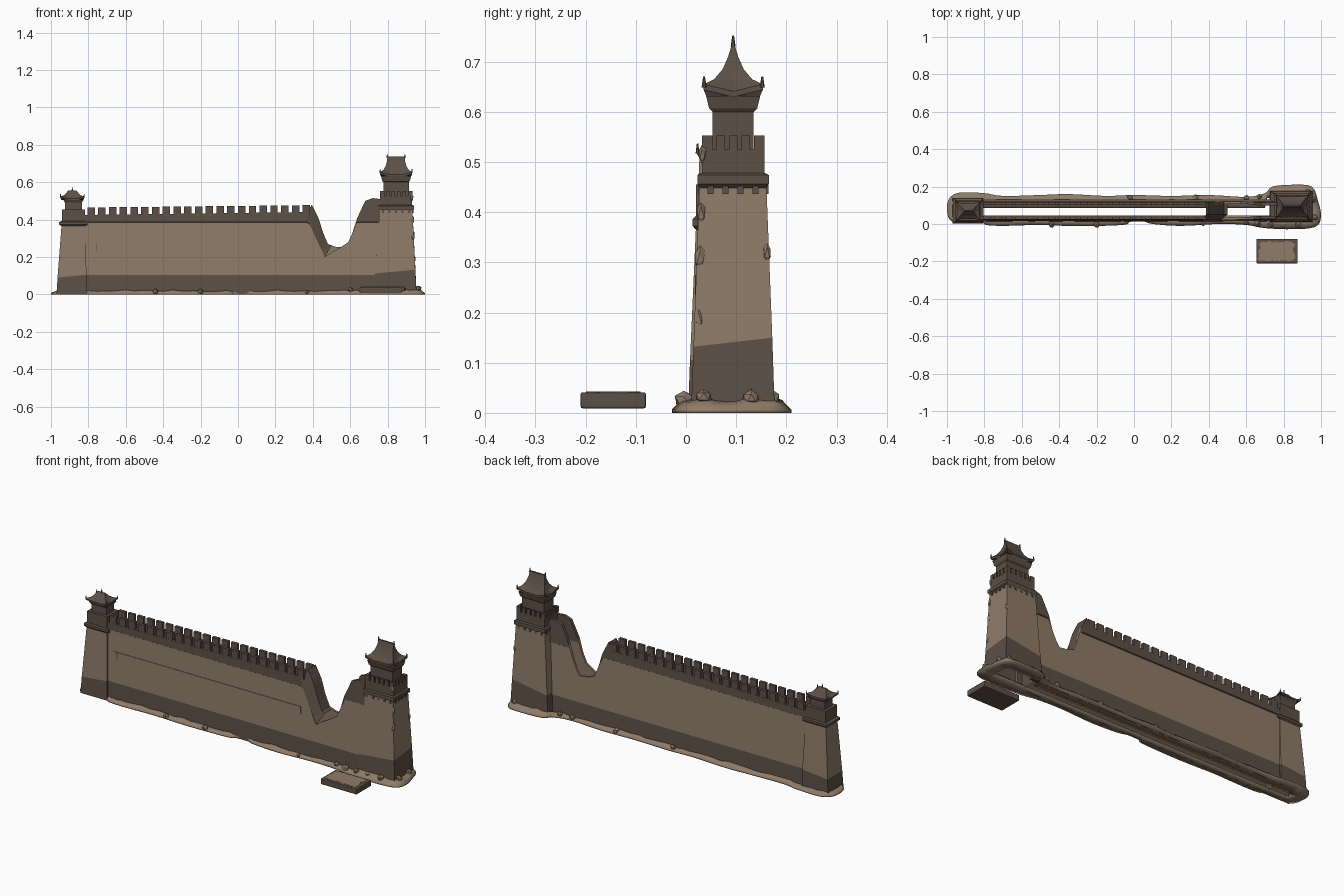
import bpy, bmesh, math, random
from mathutils import Vector as V

if "Cube" in bpy.data.objects:
    bpy.data.objects.remove(bpy.data.objects["Cube"])
random.seed(4)

def mat(name, c):
    m = bpy.data.materials.new(name)
    m.diffuse_color = (*c, 1)
    m.use_nodes = True
    m.node_tree.nodes["Principled BSDF"].inputs["Base Color"].default_value = m.diffuse_color
    return m
CLAY = mat("light_clay", (0.275, 0.2, 0.14))
DARK = mat("dark_brown", (0.108, 0.08, 0.06))

def finish(name, bm, rule=None, base=DARK):
    """Rule gives True for faces in light clay."""
    bmesh.ops.remove_doubles(bm, verts=bm.verts, dist=1e-5)
    bmesh.ops.recalc_face_normals(bm, faces=bm.faces)
    me = bpy.data.meshes.new(name)
    me.materials.append(base)
    me.materials.append(CLAY)
    if rule:
        for f in bm.faces:
            f.material_index = int(rule(f.calc_center_median()))
    bm.to_mesh(me)
    bm.free()
    ob = bpy.data.objects.new(name, me)
    bpy.context.collection.objects.link(ob)
    return ob

def loft(name, rings, rule=None, base=DARK, bottom=True, top=True, loop=False):
    bm = bmesh.new()
    vs = [[bm.verts.new(p) for p in r] for r in rings]
    n = len(rings[0])
    pairs = list(zip(vs, vs[1:] + vs[:1])) if loop else list(zip(vs, vs[1:]))
    for a, b in pairs:
        for i in range(n):
            j = (i + 1) % n
            bm.faces.new((a[i], a[j], b[j], b[i]))
    if bottom and not loop: bm.faces.new(vs[0])
    if top and not loop: bm.faces.new(vs[-1])
    return finish(name, bm, rule, base)

def rect(x0, x1, y0, y1, z):
    zs = z if isinstance(z, tuple) else (z,) * 4
    return [V((x0, y0, zs[0])), V((x1, y0, zs[1])), V((x1, y1, zs[2])), V((x0, y1, zs[3]))]

def crect(c, hx, hy, z):
    return rect(c[0] - hx, c[0] + hx, c[1] - hy, c[1] + hy, z)

def boxes(name, items, base=DARK):
    """Items are (centre, size) pairs joined into one object."""
    bm = bmesh.new()
    for c, s in items:
        r = bmesh.ops.create_cube(bm, size=1)
        for v in r["verts"]:
            v.co = V([c[k] + v.co[k] * s[k] for k in range(3)])
    return finish(name, bm, None, base)

def interp(prof, x):
    for (xa, za), (xb, zb) in zip(prof, prof[1:]):
        if x <= xb:
            return za + (zb - za) * max(0, x - xa) / (xb - xa)
    return prof[-1][1]

# Curtain wall: two thin leaning panels with a collapsed breach
RIGHT = [(0.59, 0.28), (0.612, 0.33), (0.636, 0.405), (0.68, 0.5), (0.72, 0.515), (0.76, 0.51)]
FRONT = [(-0.83, 0.425), (0.36, 0.44), (0.385, 0.37), (0.44, 0.25), (0.465, 0.2),
         (0.5, 0.225), (0.545, 0.25)] + RIGHT
BACK = [(-0.83, 0.425), (0.37, 0.44), (0.395, 0.48), (0.43, 0.41), (0.455, 0.33),
        (0.48, 0.27), (0.52, 0.255), (0.57, 0.25)] + RIGHT

def wall_y(side, z):
    t = z / 0.46
    return 0.014 + 0.016 * t if side < 0 else 0.132 - 0.02 * t

def panel(name, prof, side):
    xs = sorted({round(-0.83 + 0.03 * i, 3) for i in range(54)} | {p[0] for p in prof})
    rings = []
    for x in xs:
        top = interp(prof, x)
        out, inn = [], []
        for lv in (0, 0.105, 0.385, 0.388, 1):
            z = min(lv, top)
            y = wall_y(side, z)
            out.append(V((x, y + (side * 0.005 if z > 0.386 else 0), z)))
            inn.append(V((x, y - side * 0.012, z)))
        rings.append(out + inn[::-1])
    loft(name, rings, lambda c: 0.1 < c.z < 0.384)
panel("front_wall", FRONT, -1)
panel("back_wall", BACK, 1)

# Rubble face closing the broken end between both panels
bm = bmesh.new()
N = 12
fr = [(0.36 + 0.105 * i / N) for i in range(N + 1)]
bk = [(0.385 + 0.115 * i / N) for i in range(N + 1)]
rows = []
for a, b in zip(fr, bk):
    p = V((a, wall_y(-1, 0.3), interp(FRONT, a)))
    q = V((b, wall_y(1, 0.3) - 0.005, interp(BACK, b)))
    mid = V((b, 0.05, interp(BACK, b)))
    rows.append([bm.verts.new(v) for v in (p, mid, mid.lerp(q, 0.5), q)])
for r, s in zip(rows, rows[1:]):
    for k in range(3):
        bm.faces.new((r[k], r[k + 1], s[k + 1], s[k]))
finish("breach_rubble", bm)

# Wall merlons on both edges
items = []
for i in range(21):
    x = -0.785 + i * 0.0575
    for side in (-1, 1):
        z = 0.44 + 0.012 * i / 20
        items.append(((x, wall_y(side, 0.44) - side * 0.0035, z), (0.04, 0.016, 0.05)))
boxes("wall_merlons", items)

# Long shallow beam on the front face, with a dark end
def beam(name, x0, x1, base):
    r = []
    for x in (x0, x1):
        ya, yb = wall_y(-1, 0.235), wall_y(-1, 0.275)
        r.append([V((x, ya - 0.003, 0.235)), V((x, yb - 0.003, 0.275)),
                  V((x, yb + 0.004, 0.275)), V((x, ya + 0.004, 0.235))])
    loft(name, r, None, base)
beam("wall_beam", -0.755, 0.37, CLAY)
beam("wall_beam_end", -0.78, -0.755, CLAY)
boxes("beam_joint", [((-0.755, 0.0215, 0.255), (0.004, 0.008, 0.04))])

# Towers: open-bottomed tapered bodies
loft("left_tower", [rect(-0.97, -0.808, 0.004, 0.14, 0), rect(-0.965, -0.81, 0.008, 0.137, (0.09, 0.105, 0.105, 0.09)),
     rect(-0.943, -0.818, 0.02, 0.12, 0.375)], lambda c: 0.1 < c.z < 0.37, bottom=False)
loft("right_tower", [rect(0.725, 0.955, 0.01, 0.177, 0),
     rect(0.733, 0.948, 0.015, 0.172, (0.112, 0.132, 0.15, 0.115)),
     rect(0.755, 0.932, 0.027, 0.16, 0.46)], lambda c: 0.15 < c.z < 0.455, bottom=False)

def ring_merlons(name, c, hx, hy, z, h, nx, ny):
    it, t = [], 0.012
    for s in (-1, 1):
        for i in range(nx):
            w = 2 * hx / nx
            it.append(((c[0] - hx + w * (i + .5), c[1] + s * (hy - t / 2), z + h / 2), (w * .68, t, h)))
        for i in range(ny):
            w = 2 * hy / ny
            it.append(((c[0] + s * (hx - t / 2), c[1] - hy + w * (i + .5), z + h / 2), (t, w * .68, h)))
    for sx in (-1, 1):
        for sy in (-1, 1):
            it.append(((c[0] + sx * (hx - t / 2), c[1] + sy * (hy - t / 2), z + h / 2), (t, t, h)))
    boxes(name, it)

def roof(name, c, rings, lift, flare):
    """Concave hipped roof: lower rings have raised, drawn-out corners."""
    out = []
    for k, (hx, hy, z) in enumerate(rings):
        f = (1, 1, 0.35, 0, 0, 0)[k]
        r = []
        for sx, sy in ((-1, -1), (-.5, -1), (0, -1), (.5, -1), (1, -1), (1, 0), (1, 1),
                       (.5, 1), (0, 1), (-.5, 1), (-1, 1), (-1, 0)):
            q = f if abs(sx * sy) == 1 else 0
            r.append(V((c[0] + sx * (hx + flare * q), c[1] + sy * (hy + flare * q), z + lift * q)))
        out.append(r)
    loft(name, out)

def horns(name, pts, r, h):
    bm = bmesh.new()
    for p in pts:
        res = bmesh.ops.create_cone(bm, cap_ends=True, segments=6, radius1=r, radius2=r * .35, depth=h)
        bmesh.ops.translate(bm, verts=res["verts"], vec=p)
    finish(name, bm)

# Right tower head
C = (0.845, 0.094)
loft("right_cornice", [crect(C, .088, .066, .448), crect(C, .096, .071, .456), crect(C, .096, .071, .474), crect(C, .088, .064, .478)])
boxes("right_corbels", [((C[0] + dx, C[1] + s * .065, .447), (.012, .01, .022)) for s in (-1, 1) for dx in (-.07, -.035, 0, .035, .07)]
      + [((C[0] + s * .087, C[1] + dy, .447), (.01, .012, .022)) for s in (-1, 1) for dy in (-.045, -.015, .015, .045)])
loft("right_parapet", [crect(C, .086, .062, .475), crect(C, .086, .062, .525)])
ring_merlons("right_merlons", C, .087, .062, .522, .031, 6, 5)
loft("right_turret", [crect(C, .068, .041, .52), crect(C, .068, .041, .6), crect(C, .074, .048, .607), crect(C, .08, .054, .632)])
roof("right_roof", C, [(.08, .053, .63), (.08, .053, .641), (.066, .036, .66), (.056, .021, .685), (.049, .01, .71), (.046, .003, .733)], .014, .006)
boxes("right_ridge", [((C[0], C[1], .732), (.098, .007, .012))])
horns("right_roof_horns", [V((C[0] + sx * .085, C[1] + sy * .058, .66)) for sx in (-1, 1) for sy in (-1, 1)]
      + [V((C[0] + s * .047, C[1], .741)) for s in (-1, 1)], .005, .022)

# Left tower head
L = (-0.88, 0.07)
loft("left_cornice", [crect(L, .064, .051, .366), crect(L, .076, .057, .373), crect(L, .076, .057, .386), crect(L, .064, .051, .392)])
loft("left_parapet", [crect(L, .062, .05, .385), crect(L, .062, .05, .455)])
loft("left_turret", [crect(L, .046, .033, .45), crect(L, .046, .033, .492), crect(L, .056, .042, .508)])
roof("left_roof", (L[0] - .006, L[1]), [(.058, .042, .506), (.058, .042, .514), (.044, .028, .526), (.033, .017, .54), (.027, .008, .55), (.022, .003, .556)], .01, .006)
horns("left_roof_horns", [V((L[0] - .006 + sx * .063, L[1] + sy * .047, .527)) for sx in (-1, 1) for sy in (-1, 1)]
      + [V((L[0] - .006, L[1], .565))], .004, .02)

# Earth skirt: wobbly ring around the whole foot
OUT = [(-1, .08), (-.985, .14), (-.93, .168), (-.8, .165), (-.7, .15), (-.5, .155), (-.35, .16), (-.15, .15),
       (0, .155), (.2, .15), (.4, .155), (.6, .145), (.7, .165), (.74, .2), (.85, .21), (.95, .2), (.985, .12),
       (1, .04), (.97, -.015), (.85, -.028), (.7, -.022), (.6, -.005), (.45, 0), (.25, -.01), (.1, 0), (.05, .014),
       (-.02, .012), (-.06, -.005), (-.3, -.012), (-.5, -.005), (-.7, -.01), (-.79, -.005), (-.82, .008), (-.97, .012)]
rings = []
for i in range(len(OUT)):
    a, b, c, d = (V(OUT[(i + k) % len(OUT)]) for k in (-1, 0, 1, 2))
    for s in range(4):
        t = s / 4
        p = 0.5 * (2 * b + (c - a) * t + (2 * a - 5 * b + 4 * c - d) * t * t + (3 * b - a - 3 * c + d) * t ** 3)
        x, y = max(-1, min(1, p.x)), min(.21, p.y)
        tower = x > .71
        ix = max(-.962, min(.945, x))
        wy = max(.018, min(.168 if tower else .128, y))
        ny = max(.045, min(.14 if tower else .085, y))
        nx = max(-.93, min(.92, x))
        h = random.uniform(.016, .026) + (.008 if tower else 0)
        rings.append([V((x, y, 0)), V((x, y, .007)), V((x + (ix - x) * .4, y + (wy - y) * .4, h * .75)),
                      V((ix, wy, h)), V((nx, ny, .01)), V((nx, ny, 0))])
skirt = loft("earth_skirt", rings, base=CLAY, loop=True)
for p in skirt.data.polygons:
    p.use_smooth = True

# Loose stones at the foot and chips on the tower corners
bm = bmesh.new()
stones = [(-.44, -.002, .015, .018), (-.2, -.004, .015, .018), (.37, .002, .012, .013), (-.02, .14, .016, .017), (.33, .14, .016, .02),
          (.6, .14, .018, .017), (.67, .148, .02, .016), (.66, .002, .022, .02), (.73, -.005, .025, .018), (.88, -.004, .025, .02),
          (.965, .035, .033, .018), (.96, .13, .03, .018), (.8, -.002, .022, .014), (.93, .17, .03, .018), (.6, .005, .025, .014)]
chips = [(.935, .028, .31, .014), (.94, .025, .19, .012), (.932, .03, .4, .012), (.93, .032, .515, .01), (.937, .162, .32, .01)]
for k, (x, y, z, r) in enumerate(stones + chips):
    res = bmesh.ops.create_icosphere(bm, subdivisions=1, radius=r)
    stretch = 1 if k < len(stones) else 2.6
    for v in res["verts"]:
        q = v.co * random.uniform(.8, 1.1)
        q.z = max(q.z * .9 * stretch, -z)
        v.co = q * (1 if stretch == 1 else .85) + V((x, y, z))
        v.co.z = max(0, v.co.z)
finish("stones", bm, None, CLAY)

# Separate stone slab in front: bevelled block with a ragged light top
slab = boxes("slab", [((.765, -.145, .025), (.22, .13, .032))])
bv = slab.modifiers.new("soft_edges", "BEVEL")
bv.width, bv.segments = .004, 2
pts = []
for i in range(48):
    a = 2 * math.pi * (i + .5) / 48
    k = 1 / max(abs(math.cos(a)) / .095, abs(math.sin(a)) / .052) * random.uniform(.88, 1.06)
    pts.append(V((.765 + k * math.cos(a), -.145 + k * math.sin(a), .038)))
loft("slab_top", [pts, [p + V((0, 0, .0045)) for p in pts]], None, CLAY)
